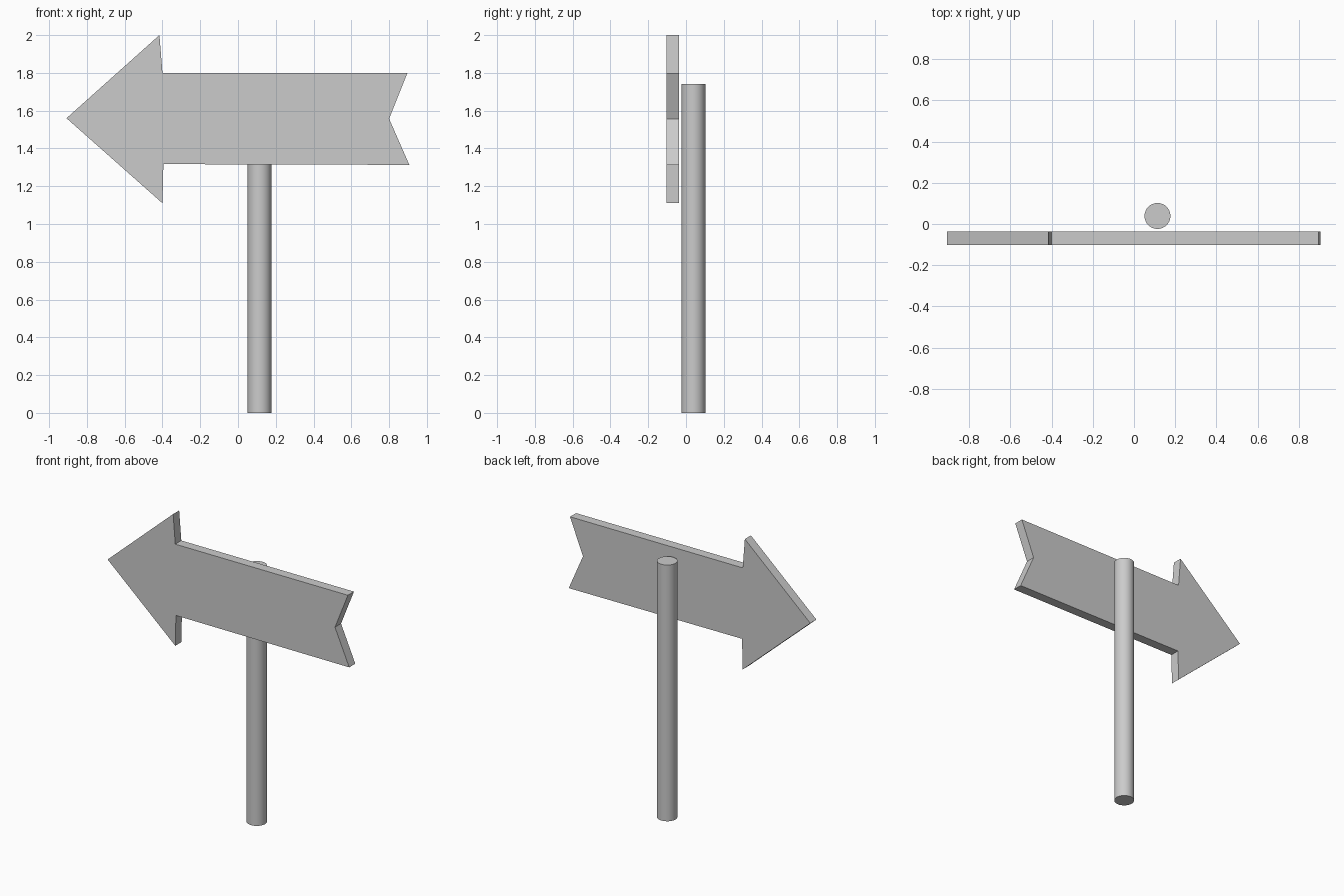
import bpy, bmesh
from mathutils import Vector

if "Cube" in bpy.data.objects:
    bpy.data.objects.remove(bpy.data.objects["Cube"])

# Arrow board: outline in x/z, extruded along y
outline = [(-0.908, 1.56), (-0.40, 1.11), (-0.395, 1.317), (0.907, 1.313),
           (0.80, 1.557), (0.897, 1.80), (-0.40, 1.80), (-0.416, 2.0)]
bm = bmesh.new()
face = bm.faces.new([bm.verts.new((x, -0.102, z)) for x, z in outline])
ext = bmesh.ops.extrude_face_region(bm, geom=[face])
moved = [g for g in ext["geom"] if isinstance(g, bmesh.types.BMVert)]
bmesh.ops.translate(bm, verts=moved, vec=Vector((0, 0.065, 0)))
bmesh.ops.recalc_face_normals(bm, faces=bm.faces)
mesh = bpy.data.meshes.new("arrow_board")
bm.to_mesh(mesh)
bm.free()
bpy.context.collection.objects.link(bpy.data.objects.new("arrow_board", mesh))

# Round post standing just behind the board
bpy.ops.mesh.primitive_cylinder_add(vertices=32, radius=0.063, depth=1.74,
                                    location=(0.114, 0.039, 0.87))
post = bpy.context.object
post.name = "post"
bpy.ops.object.shade_smooth_by_angle()
